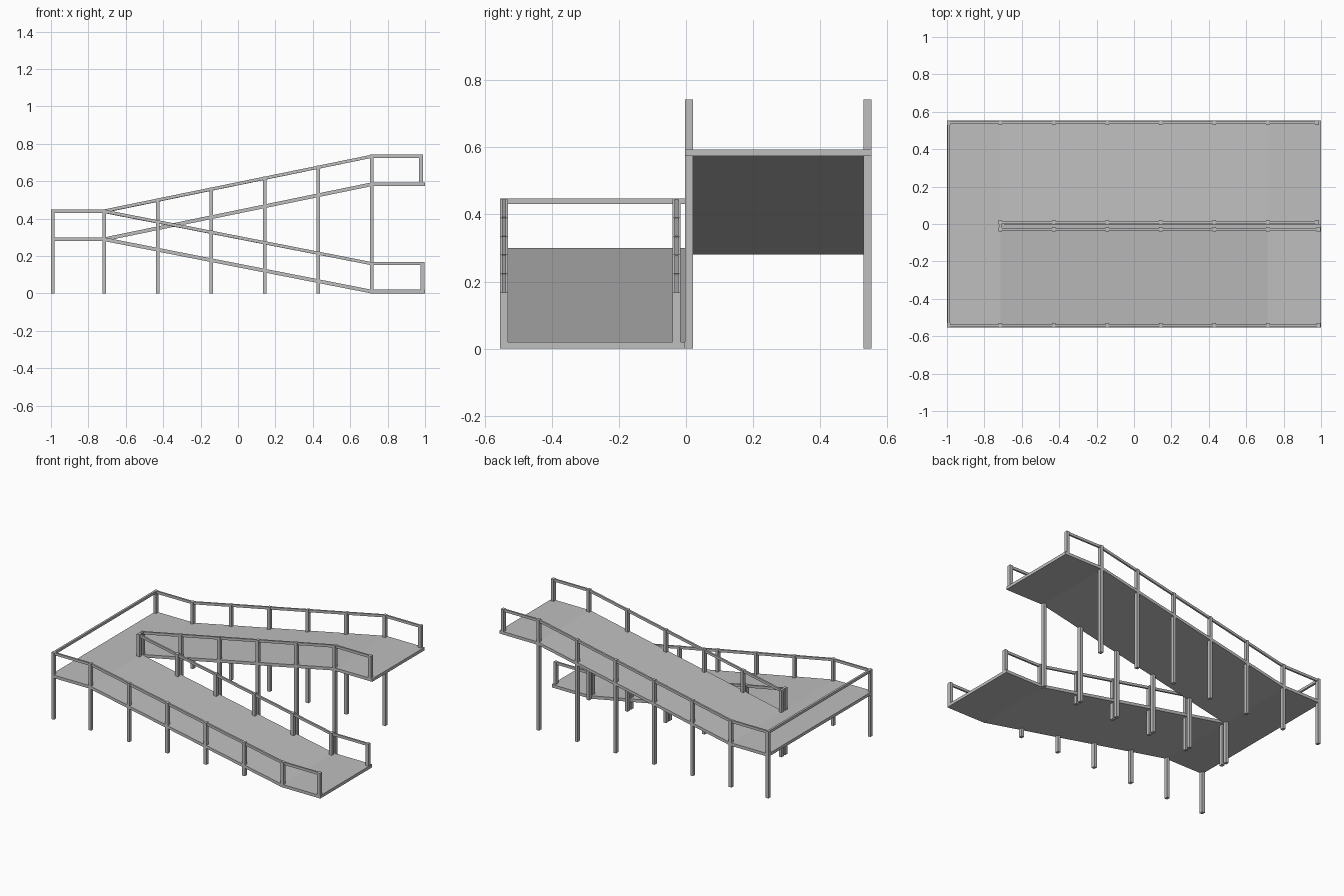
import bpy
import bmesh

cube = bpy.data.objects.get("Cube")
if cube:
    bpy.data.objects.remove(cube)

grey = bpy.data.materials.new("plain grey")
grey.use_nodes = True
colour = (0.52, 0.52, 0.52, 1)
grey.diffuse_color = colour
grey.node_tree.nodes["Principled BSDF"].inputs["Base Color"].default_value = colour

# Main dimensions
END, BEND = 1.0, 0.715
LOW, MID, HIGH = 0.02, 0.30, 0.594
RAIL_UP, POST, THICK = 0.148, 0.024, 0.02
FRONT, INNER, BACK = -0.554, -0.003, 0.553


def strip(name, top, thick, y0, y1):
    """Extrude a bent band, given by its top line in x and z, across y."""
    bm = bmesh.new()
    rows = []
    for x, z in top:
        rows.append([bm.verts.new(p) for p in
                     ((x, y0, z), (x, y1, z), (x, y1, z - thick), (x, y0, z - thick))])
    for a, b in zip(rows, rows[1:]):
        for i in range(4):
            j = (i + 1) % 4
            bm.faces.new((a[i], a[j], b[j], b[i]))
    bm.faces.new(rows[0])
    bm.faces.new(rows[-1][::-1])
    bmesh.ops.recalc_face_normals(bm, faces=bm.faces)
    mesh = bpy.data.meshes.new(name)
    bm.to_mesh(mesh)
    bm.free()
    mesh.materials.append(grey)
    obj = bpy.data.objects.new(name, mesh)
    bpy.context.collection.objects.link(obj)
    return obj


def box(name, x0, x1, y0, y1, z0, z1):
    return strip(name, [(x0, z1), (x1, z1)], z1 - z0, y0, y1)


def deck_height(x, end_height):
    """Walking surface height of a flight that ends at end_height."""
    t = min(max((x + BEND) / (2 * BEND), 0), 1)
    return MID + t * (end_height - MID)


# Decks: turning landing, then each ramp with its end landing
box("turning_landing", -END, -BEND, FRONT, BACK, MID - THICK, MID)
for name, height, y0, y1 in (("lower_ramp", LOW, FRONT, INNER),
                             ("upper_ramp", HIGH, INNER, BACK)):
    strip(name, [(-BEND, MID), (BEND, height), (END, height)], THICK, y0, y1)


def railing(name, end_height, y, start, last_post):
    """Handrail with its row of posts along one side of a flight."""
    half = POST / 2
    xs = [start] if start < -BEND else []
    xs += [-BEND + i * BEND / 2.5 for i in range(6)] + [last_post]
    ends = [xs[0] - 0.008, -BEND, BEND, last_post + 0.008]
    if start >= -BEND:
        ends.pop(1)
    strip(name + "_handrail", [(x, deck_height(x, end_height) + RAIL_UP) for x in ends],
          0.017, y - 0.006, y + 0.006)
    for i, x in enumerate(xs):
        top = deck_height(x, end_height) + RAIL_UP
        # The far end post stands on the landing
        foot = end_height - THICK if x == last_post else 0
        box(f"{name}_post_{i + 1}", x - 0.01, x + 0.01, y - half, y + half, foot, top)


railing("lower_outer", LOW, FRONT + POST / 2, -0.99, 0.987)
railing("lower_inner", LOW, -0.028, -BEND, 0.987)
railing("upper_inner", HIGH, 0.009, -BEND, 0.979)
railing("upper_outer", HIGH, BACK - POST / 2, -0.99, 0.979)

# Cross rails on the turning landing
top = MID + RAIL_UP
box("landing_end_handrail", -0.998, -0.984, FRONT + 0.01, BACK - 0.01, top - 0.017, top)
box("inner_rail_link", -BEND - 0.006, -BEND + 0.006, -0.028, 0.009, top - 0.017, top)
